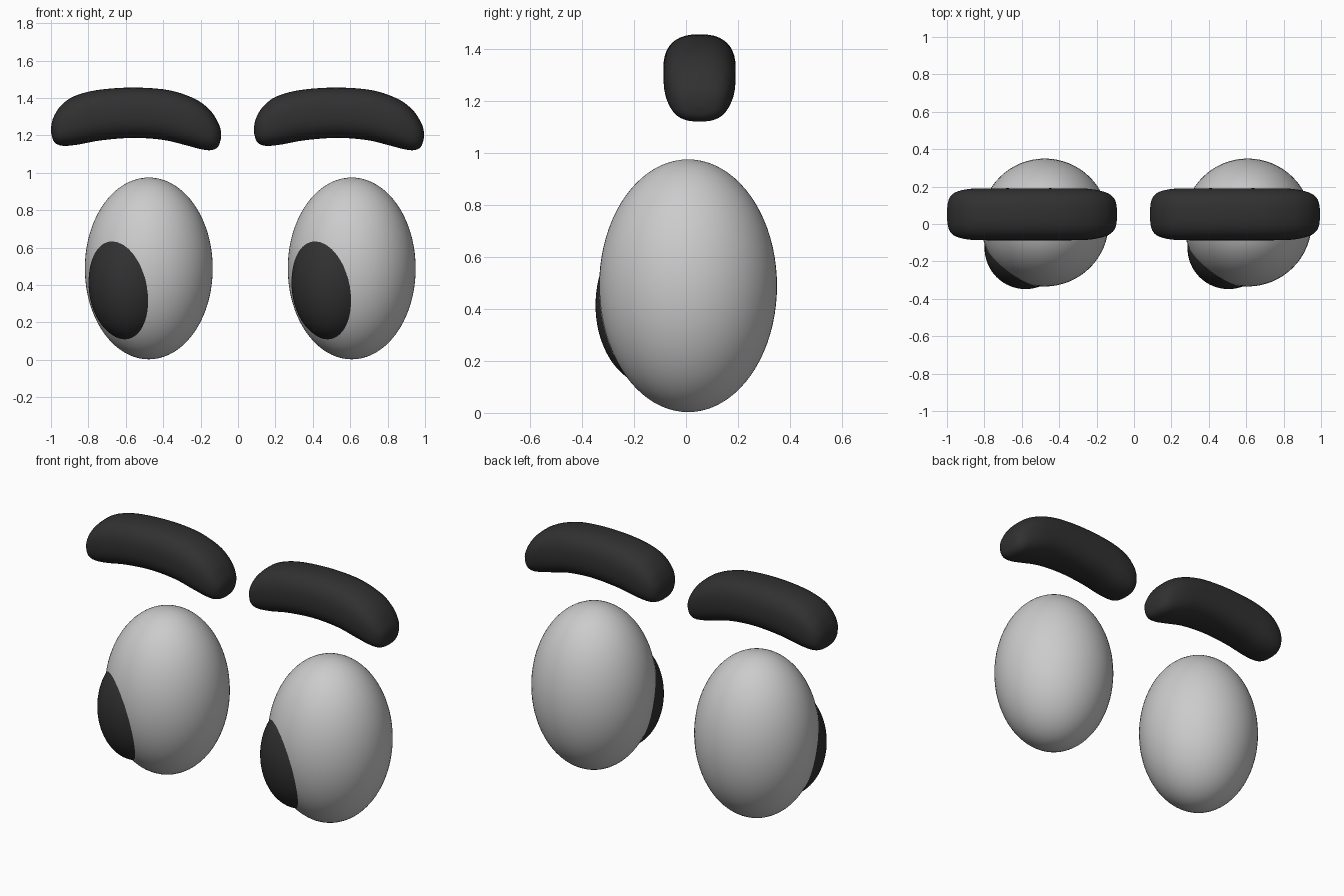
import bpy, bmesh
from math import cos, sin, pi, copysign
from mathutils import Vector

if "Cube" in bpy.data.objects:
    bpy.data.objects.remove(bpy.data.objects["Cube"])

dark = bpy.data.materials.new("dark")
dark.diffuse_color = (0.03, 0.03, 0.03, 1)
dark.use_nodes = True
dark.node_tree.nodes["Principled BSDF"].inputs["Base Color"].default_value = dark.diffuse_color
SPACING = 1.085  # distance between the two sets


def ellipsoid(name, loc, radii, mat=None):
    bpy.ops.mesh.primitive_uv_sphere_add(segments=64, ring_count=40, location=loc)
    ob = bpy.context.object
    ob.name = name
    ob.scale = radii
    bpy.ops.object.shade_smooth()
    if mat:
        ob.data.materials.append(mat)
    return ob


def catmull(p, steps):
    """Smooth interpolation through the section list."""
    out = []
    for i in range(len(p) - 1):
        a, b, c, d = p[max(i - 1, 0)], p[i], p[i + 1], p[min(i + 2, len(p) - 1)]
        for k in range(steps):
            t = k / steps
            out.append(0.5 * (2 * b + (c - a) * t + (2 * a - 5 * b + 4 * c - d) * t**2
                              + (3 * b - a - 3 * c + d) * t**3))
    return out + [p[-1]]


# Brow sections: top x, top z, bottom x, bottom z, half depth
SECTIONS = [
    (-1.000, 1.215, -1.000, 1.215, 0),
    (-0.998, 1.255, -0.987, 1.172, .065),
    (-0.985, 1.300, -0.965, 1.152, .102),
    (-0.950, 1.355, -0.925, 1.144, .124),
    (-0.880, 1.408, -0.850, 1.152, .137),
    (-0.750, 1.443, -0.730, 1.174, .139),
    (-0.560, 1.456, -0.560, 1.187, .139),
    (-0.370, 1.442, -0.400, 1.176, .139),
    (-0.230, 1.395, -0.280, 1.148, .137),
    (-0.150, 1.335, -0.200, 1.127, .124),
    (-0.107, 1.270, -0.145, 1.121, .102),
    (-0.092, 1.225, -0.108, 1.138, .065),
    (-0.092, 1.180, -0.092, 1.180, 0),
]


def squircle(v):
    return copysign(abs(v) ** 0.8, v)


def brow(name, dx):
    bm = bmesh.new()
    n = 40
    rows = []
    for xt, zt, xb, zb, hw in catmull([Vector(s) for s in SECTIONS], 5):
        top, bot = Vector((xt + dx, 0.052, zt)), Vector((xb + dx, 0.052, zb))
        mid, up = (top + bot) / 2, (top - bot) / 2
        rows.append([bm.verts.new(mid + up * squircle(sin(2 * pi * j / n))
                                  + Vector((0, hw * squircle(cos(2 * pi * j / n)), 0)))
                     for j in range(n)])
    for a, b in zip(rows, rows[1:]):
        for j in range(n):
            k = (j + 1) % n
            bm.faces.new((a[j], a[k], b[k], b[j]))
    bmesh.ops.remove_doubles(bm, verts=bm.verts, dist=1e-5)
    bmesh.ops.recalc_face_normals(bm, faces=bm.faces)
    for f in bm.faces:
        f.smooth = True
    me = bpy.data.meshes.new(name)
    bm.to_mesh(me)
    bm.free()
    me.materials.append(dark)
    bpy.context.collection.objects.link(bpy.data.objects.new(name, me))


# Both sets are identical copies, looking to the same side
for side, dx in (("left", 0), ("right", SPACING)):
    ellipsoid("eyeball_" + side, (-0.477 + dx, 0.008, 0.489), (0.342, 0.342, 0.486))
    ellipsoid("pupil_" + side, (-0.580 + dx, -0.129, 0.414), (0.219, 0.219, 0.310), dark)
    brow("eyebrow_" + side, dx)
